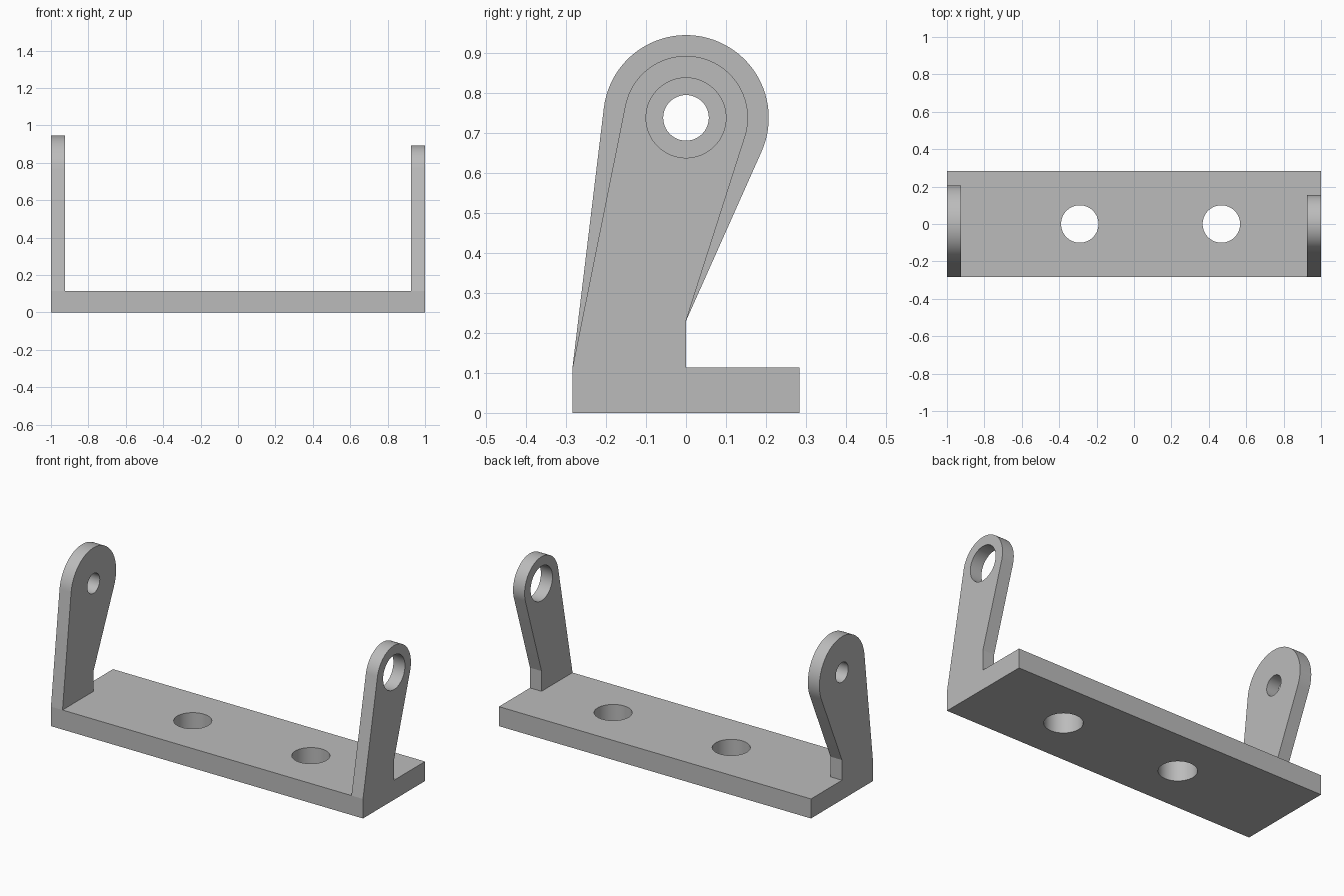
import bpy
import bmesh
from math import atan2, acos, cos, sin, pi, hypot, radians
from mathutils import Matrix

cube = bpy.data.objects.get("Cube")
if cube:
    bpy.data.objects.remove(cube, do_unlink=True)

DEPTH = 0.284        # half depth of the base
BASE = 0.113         # base thickness
ARM = 0.074          # arm thickness
PIVOT = 0.738        # height of the arm holes
SEGMENTS = 96

grey = bpy.data.materials.new("plain grey")
grey.use_nodes = True
colour = (0.5, 0.5, 0.5, 1)
grey.diffuse_color = colour
grey.node_tree.nodes["Principled BSDF"].inputs["Base Color"].default_value = colour


def make_object(name, bm):
    bmesh.ops.recalc_face_normals(bm, faces=bm.faces)
    mesh = bpy.data.meshes.new(name)
    bm.to_mesh(mesh)
    bm.free()
    mesh.materials.append(grey)
    obj = bpy.data.objects.new(name, mesh)
    bpy.context.collection.objects.link(obj)
    return obj


def extrude_profile(name, points, x, width):
    """Extrude a (y, z) outline along x."""
    bm = bmesh.new()
    face = bm.faces.new([bm.verts.new((x, y, z)) for y, z in points])
    new = bmesh.ops.extrude_face_region(bm, geom=[face])["geom"]
    verts = [v for v in new if isinstance(v, bmesh.types.BMVert)]
    bmesh.ops.translate(bm, verts=verts, vec=(width, 0, 0))
    return make_object(name, bm)


def cylinder(name, radius, location, axis):
    bm = bmesh.new()
    turn = Matrix.Rotation(pi / 2, 4, 'Y') if axis == 'X' else Matrix()
    bmesh.ops.create_cone(bm, cap_ends=True, segments=SEGMENTS, radius1=radius,
                          radius2=radius, depth=0.5,
                          matrix=Matrix.Translation(location) @ turn)
    return make_object(name, bm)


def combine(target, tool, operation):
    """Apply a boolean and discard the tool."""
    mod = target.modifiers.new(operation.lower(), 'BOOLEAN')
    mod.operation = operation
    mod.solver = 'EXACT'
    mod.object = tool
    bpy.context.view_layer.objects.active = target
    bpy.ops.object.modifier_apply(modifier=mod.name)
    bpy.data.objects.remove(tool, do_unlink=True)


def arm_outline(radius):
    """Straight sides running tangent into a round head."""
    def tangent(y, z, side):
        dy, dz = y, z - PIVOT
        return atan2(dz, dy) + side * acos(radius / hypot(dy, dz))
    start = tangent(0, 0.23, 1)
    end = tangent(-DEPTH, BASE, -1) % (2 * pi)
    steps = SEGMENTS // 2
    arc = []
    for i in range(steps + 1):
        a = start + (end - start) * i / steps
        arc.append((radius * cos(a), PIVOT + radius * sin(a)))
    return [(-DEPTH, 0), (0, 0), (0, 0.23)] + arc + [(-DEPTH, BASE)]


# Base plate
bracket = extrude_profile("bracket", [(-DEPTH, 0), (DEPTH, 0), (DEPTH, BASE),
                                      (-DEPTH, BASE)], -1, 2)

# Two upright arms with holes: broad on the right, slim on the left
for name, x, radius, hole in (("right_arm", -1, 0.207, 0.057),
                              ("left_arm", 1 - ARM, 0.155, 0.1)):
    arm = extrude_profile(name, arm_outline(radius), x, ARM)
    combine(arm, cylinder("arm_hole", hole, (x + ARM / 2, 0, PIVOT), 'X'), 'DIFFERENCE')
    combine(bracket, arm, 'UNION')

# Mounting holes through the base
for x in (-0.29, 0.467):
    combine(bracket, cylinder("base_hole", 0.1, (x, 0, BASE / 2), 'Z'), 'DIFFERENCE')

# Merge flat seams, then smooth only the round walls
bm = bmesh.new()
bm.from_mesh(bracket.data)
bmesh.ops.remove_doubles(bm, verts=bm.verts, dist=0.0001)
bmesh.ops.dissolve_limit(bm, angle_limit=radians(0.2), verts=bm.verts, edges=bm.edges)
bm.to_mesh(bracket.data)
bm.free()
bpy.ops.object.select_all(action='DESELECT')
bracket.select_set(True)
bpy.context.view_layer.objects.active = bracket
bpy.ops.object.shade_smooth_by_angle(angle=radians(5.5))
